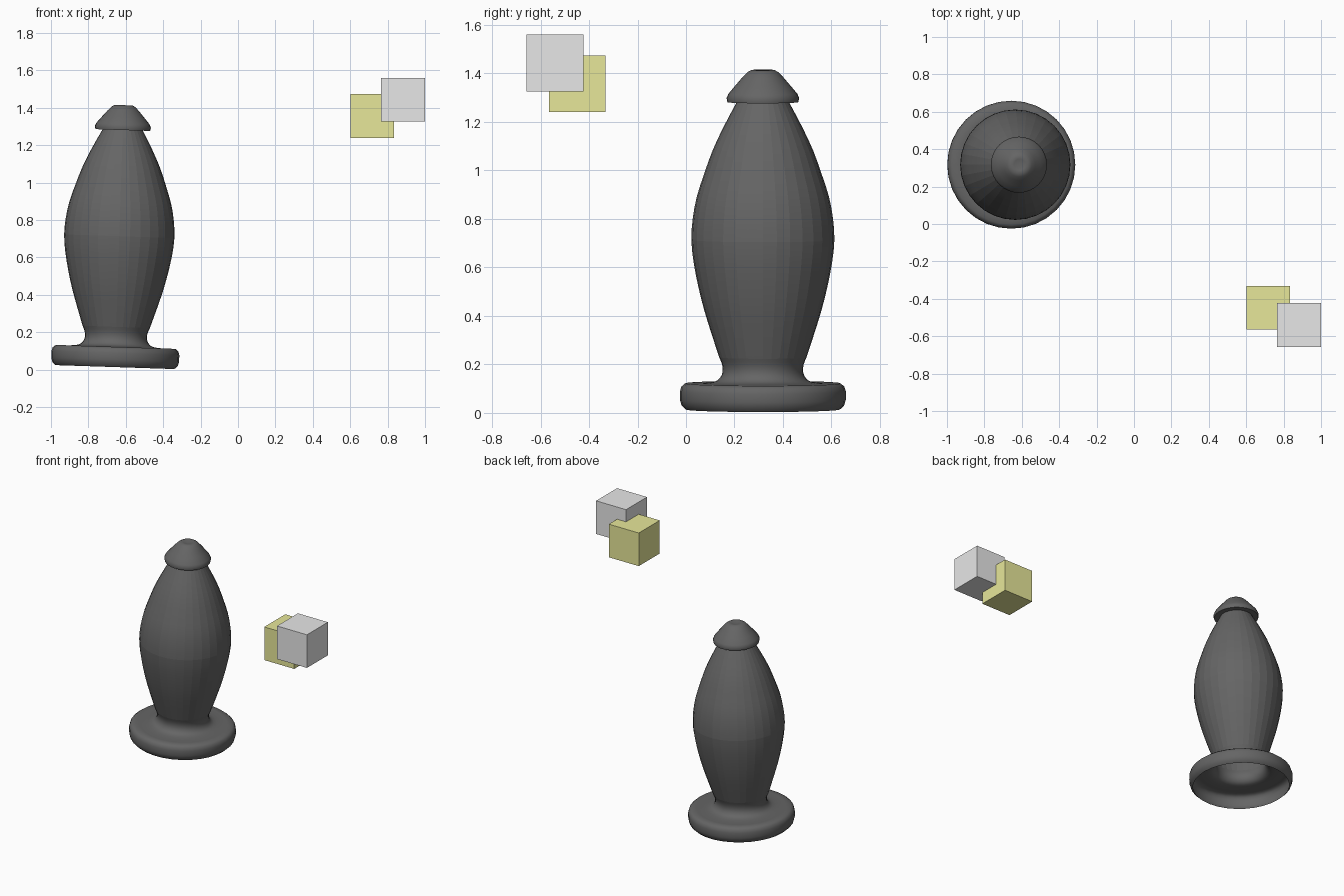
import bpy
import bmesh
import math
from mathutils import Matrix, Vector

old = bpy.data.objects.get("Cube")
if old:
    bpy.data.objects.remove(old, do_unlink=True)

SEGMENTS = 32
BASE = Vector((-0.658, 0.317, 0.014))
TILT = math.radians(1.9)


def make_material(name, color):
    mat = bpy.data.materials.new(name)
    mat.use_nodes = True
    mat.diffuse_color = color
    mat.node_tree.nodes["Principled BSDF"].inputs["Base Color"].default_value = color
    return mat


def finish(name, bm, mat):
    mesh = bpy.data.meshes.new(name)
    bm.to_mesh(mesh)
    bm.free()
    mesh.materials.append(mat)
    obj = bpy.data.objects.new(name, mesh)
    bpy.context.collection.objects.link(obj)
    return obj


def refine(points):
    """Insert one cubic midpoint in every span of a profile."""
    pts = [Vector(p) for p in points]
    ext = [2 * pts[0] - pts[1]] + pts + [2 * pts[-1] - pts[-2]]
    out = [pts[0]]
    for a, b, c, d in zip(ext, ext[1:], ext[2:], ext[3:]):
        out += [(9 * (b + c) - a - d) / 16, c]
    return out


def lathe(name, profile, mat, smooth_angle=None):
    """Turn a (radius, height) profile into a tilted open shell."""
    bm = bmesh.new()
    verts = [bm.verts.new((r, 0, z)) for r, z in profile]
    edges = [bm.edges.new(pair) for pair in zip(verts, verts[1:])]
    bmesh.ops.spin(bm, geom=verts + edges, cent=(0, 0, 0), axis=(0, 0, 1),
                   angle=math.tau, steps=SEGMENTS)
    bmesh.ops.remove_doubles(bm, verts=bm.verts[:], dist=0.0005)
    bmesh.ops.recalc_face_normals(bm, faces=bm.faces[:])
    # Profiles run upwards, so the widest face must look outwards
    wide = max(bm.faces, key=lambda f: f.calc_center_median().xy.length)
    if wide.normal.xy.dot(wide.calc_center_median().xy) < 0:
        bmesh.ops.reverse_faces(bm, faces=bm.faces[:])
    obj = finish(name, bm, mat)
    obj.matrix_world = Matrix.Translation(BASE) @ Matrix.Rotation(TILT, 4, "Y")
    if smooth_angle:
        bpy.ops.object.select_all(action="DESELECT")
        obj.select_set(True)
        bpy.context.view_layer.objects.active = obj
        bpy.ops.object.shade_smooth_by_angle(angle=math.radians(smooth_angle))
    return obj


def cube(name, center, mat):
    bm = bmesh.new()
    bmesh.ops.create_cube(bm, size=0.234)
    finish(name, bm, mat).location = center


dark = make_material("dark grey", (0.13, 0.13, 0.13, 1))
pale = make_material("pale grey", (0.8, 0.8, 0.8, 1))
yellow = make_material("dull yellow", (0.8, 0.8, 0.32, 1))

# Hollow foot: rounded rim, then a concave sweep into the neck
rim = [(0.318, 0), (0.335, 0.016), (0.342, 0.04), (0.342, 0.075),
       (0.336, 0.095), (0.32, 0.108)]
sweep = [(0.32, 0.108), (0.25, 0.108), (0.2, 0.114), (0.177, 0.13),
         (0.166, 0.155), (0.168, 0.185), (0.18, 0.215)]
lathe("foot", rim + refine(sweep)[1:], dark, 40)

# Bulging body
bulge = [(0.18, 0.215), (0.211, 0.31), (0.242, 0.41), (0.267, 0.51),
         (0.286, 0.61), (0.295, 0.7), (0.289, 0.79), (0.272, 0.88),
         (0.243, 0.97), (0.207, 1.07), (0.16, 1.17), (0.108, 1.268)]
lathe("body", refine(bulge), dark, 5)

# Cap with a flat underside, sloping sides and a dimpled top
cap = [(0.108, 1.268), (0.146, 1.268), (0.15, 1.285), (0.142, 1.303),
       (0.115, 1.335), (0.085, 1.37), (0.065, 1.391), (0.048, 1.401),
       (0.03, 1.4), (0, 1.392)]
lathe("cap", cap, dark, 40)

# Two overlapping cubes
cube("grey_cube", (0.882, -0.54, 1.443), pale)
cube("yellow_cube", (0.718, -0.448, 1.357), yellow)
